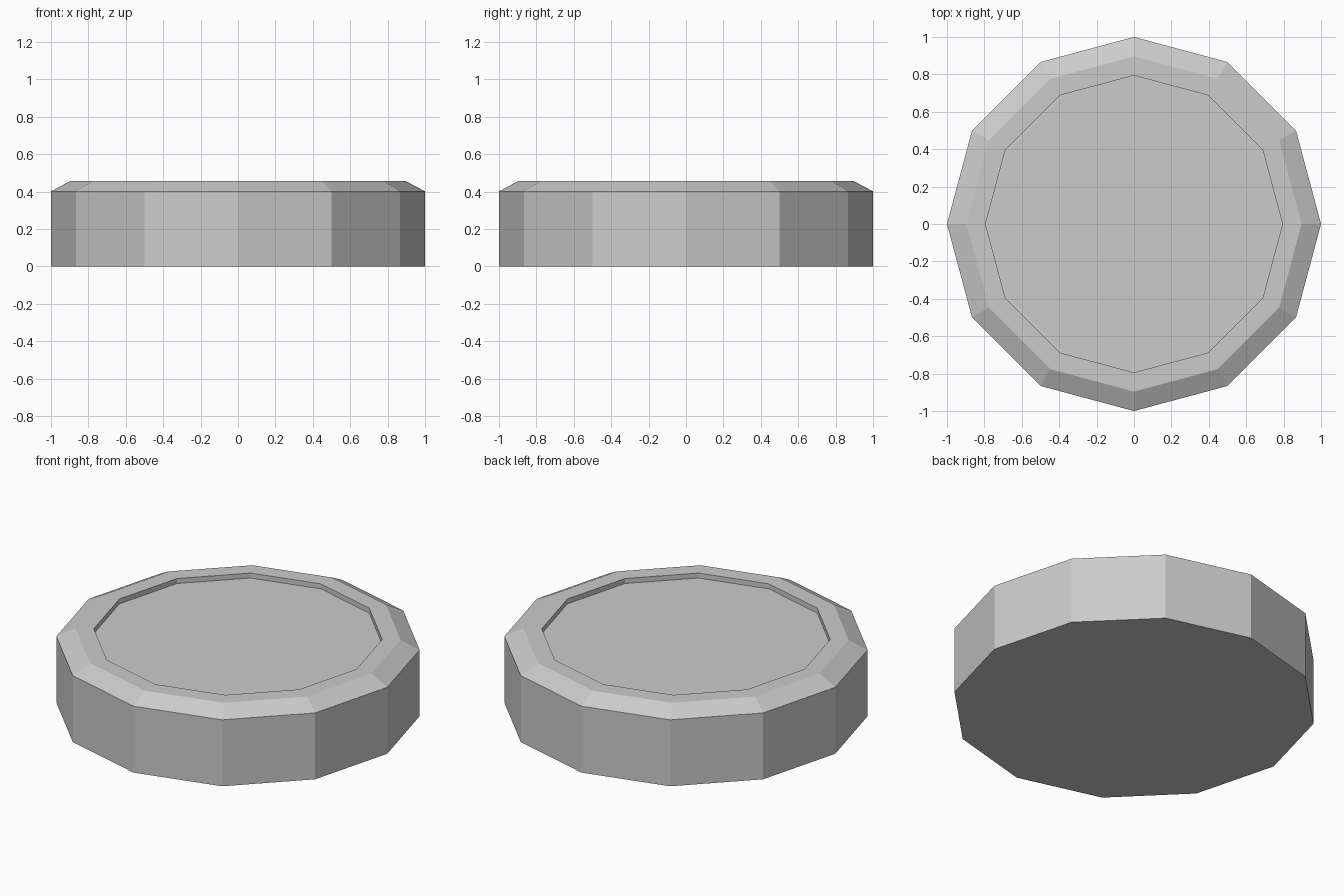
import bpy, bmesh, math

if "Cube" in bpy.data.objects:
    bpy.data.objects.remove(bpy.data.objects["Cube"])

SIDES = 12
# (radius, height) from the base edge up the wall, over the bevelled rim, into the recess
PROFILE = [(1.0, 0.0), (1.0, 0.402), (0.896, 0.457), (0.794, 0.457), (0.794, 0.427)]


def ring(bm, radius, z):
    return [bm.verts.new((radius * math.cos(2 * math.pi * i / SIDES),
                          radius * math.sin(2 * math.pi * i / SIDES), z))
            for i in range(SIDES)]


bm = bmesh.new()
rings = [ring(bm, r, z) for r, z in PROFILE]

# Walls, bevel, rim and recess wall
for low, high in zip(rings, rings[1:]):
    for i in range(SIDES):
        j = (i + 1) % SIDES
        bm.faces.new((low[i], low[j], high[j], high[i]))

# Underside and recessed floor
bm.faces.new(rings[0][::-1])
bm.faces.new(rings[-1])
bmesh.ops.recalc_face_normals(bm, faces=bm.faces)

mesh = bpy.data.meshes.new("round_base")
bm.to_mesh(mesh)
bm.free()
base = bpy.data.objects.new("round_base", mesh)
bpy.context.collection.objects.link(base)
